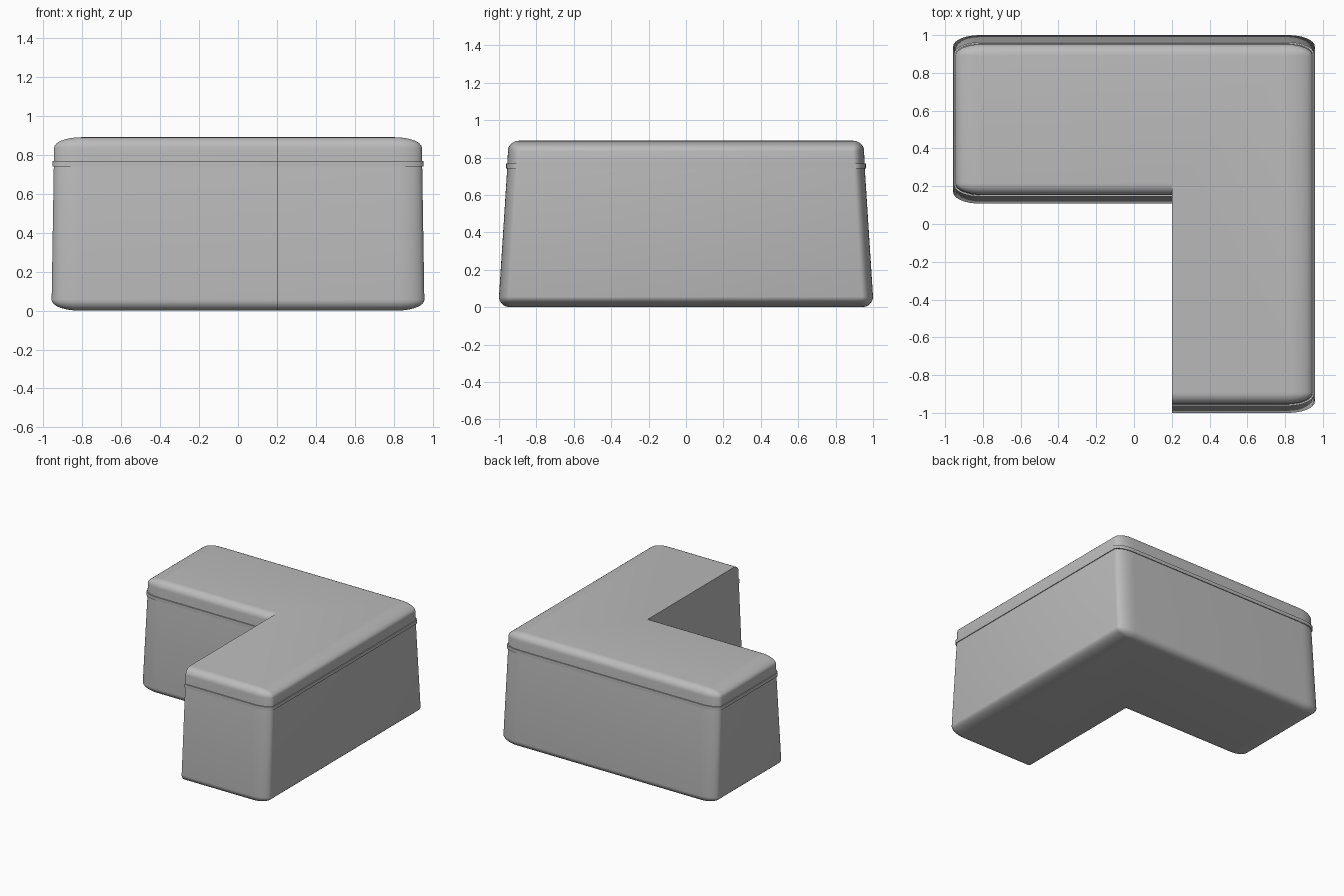
import bpy, bmesh
from math import sin, cos, pi, radians

if "Cube" in bpy.data.objects:
    bpy.data.objects.remove(bpy.data.objects["Cube"], do_unlink=True)

mat = bpy.data.materials.new("plain grey")
mat.use_nodes = True
grey = (0.5, 0.5, 0.5, 1)
mat.diffuse_color = grey
mat.node_tree.nodes["Principled BSDF"].inputs["Base Color"].default_value = grey

RX, RY, RZ = 0.14, 0.06, 0.055   # corner rounding per axis
CUT_X = 0.2                      # flat inner wall
STEPS = 8


def outline(x, y, k):
    """L-shaped plan, k = share of the corner rounding still outside."""
    cx, cy, ry_in = x - RX, y - RY, 1.108 - y + RY
    pts = [(CUT_X, -cy - RY * k)]
    for ox, oy, quarter in ((cx, -cy, 3), (cx, cy, 0), (-cx, cy, 1), (-cx, ry_in, 2)):
        for i in range(STEPS + 1):
            a = (quarter + i / STEPS) * pi / 2
            pts.append((ox + RX * k * cos(a), oy + RY * k * sin(a)))
    pts.append((CUT_X, ry_in - RY * k))
    return pts


def loft(name, levels, cap_bottom=False, cap_top=False):
    """Skin a stack of (z, half width, half depth, k) outlines."""
    bm = bmesh.new()
    rings = [[bm.verts.new((px, py, z)) for px, py in outline(x, y, k)]
             for z, x, y, k in levels]
    n = len(rings[0])
    for low, high in zip(rings, rings[1:]):
        for i in range(n):
            j = (i + 1) % n
            bm.faces.new((low[i], low[j], high[j], high[i]))
    if cap_bottom:
        bm.faces.new(rings[0][::-1])
    if cap_top:
        bm.faces.new(rings[-1])
    bmesh.ops.remove_doubles(bm, verts=bm.verts, dist=0.00001)
    mesh = bpy.data.meshes.new(name)
    bm.to_mesh(mesh)
    bm.free()
    mesh.materials.append(mat)
    ob = bpy.data.objects.new(name, mesh)
    bpy.context.collection.objects.link(ob)
    bpy.ops.object.select_all(action='DESELECT')
    ob.select_set(True)
    bpy.context.view_layer.objects.active = ob
    bpy.ops.object.shade_smooth_by_angle(angle=radians(35))


arc = [i / STEPS * pi / 2 for i in range(STEPS + 1)]

# Tapered body with rounded bottom edge
base = [(RZ * (1 - sin(a)), 0.957, 1.0, cos(a)) for a in reversed(arc)]
loft("body", base + [(0.74, 0.946, 0.956, 1)], cap_bottom=True)

# Thin raised band under the lid
loft("rim_band", [(0.74, 0.946, 0.956, 1), (0.74, 0.952, 0.963, 1),
                  (0.768, 0.952, 0.963, 1), (0.768, 0.946, 0.955, 1)])

# Lid with rounded top edge
crown = [(0.89 - RZ * (1 - sin(a)), 0.945, 0.952, cos(a)) for a in arc]
loft("lid", [(0.768, 0.946, 0.955, 1)] + crown, cap_top=True)
